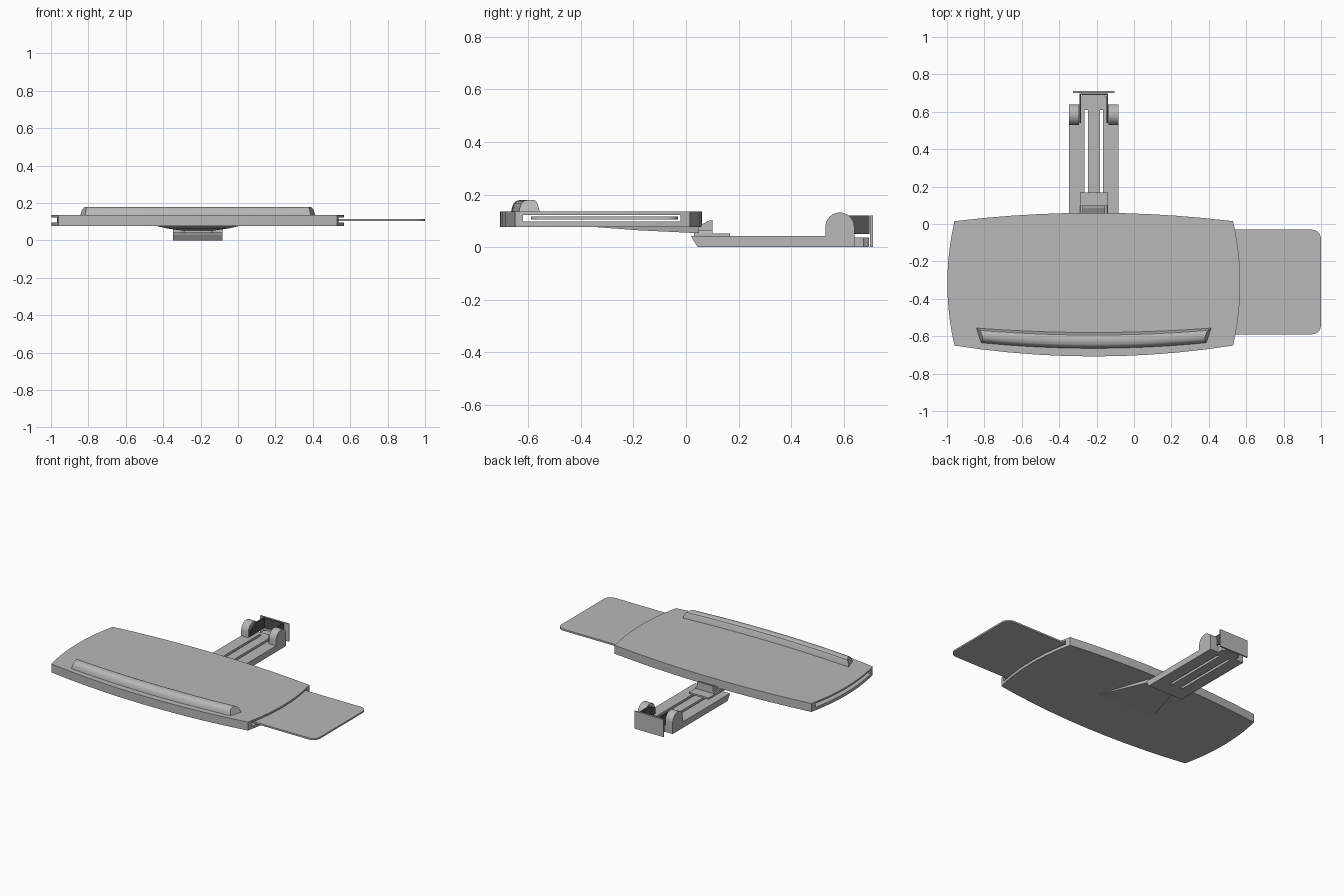
import bpy, bmesh, math
from mathutils import Vector

cube = bpy.data.objects.get("Cube")
if cube:
    bpy.data.objects.remove(cube, do_unlink=True)


def material(name, value):
    m = bpy.data.materials.new(name)
    m.use_nodes = True
    colour = (value, value, value, 1)
    m.diffuse_color = colour
    m.node_tree.nodes["Principled BSDF"].inputs["Base Color"].default_value = colour
    return m


GREY = material("light grey", 0.48)
DARK = material("dark grey", 0.08)
MID = -0.215  # centre line of tray and arm


def finish(name, bm, mat=GREY, smooth=False):
    bmesh.ops.recalc_face_normals(bm, faces=bm.faces)
    mesh = bpy.data.meshes.new(name)
    bm.to_mesh(mesh)
    bm.free()
    mesh.materials.append(mat)
    ob = bpy.data.objects.new(name, mesh)
    bpy.context.collection.objects.link(ob)
    bpy.ops.object.select_all(action='DESELECT')
    ob.select_set(True)
    bpy.context.view_layer.objects.active = ob
    if smooth:
        bpy.ops.object.shade_smooth_by_angle(angle=math.radians(35))
    return ob


def loft(name, rings, mat=GREY, smooth=False):
    """Skin equal-length closed rings and cap both ends."""
    bm = bmesh.new()
    loops = [[bm.verts.new(p) for p in ring] for ring in rings]
    n = len(loops[0])
    for a, b in zip(loops, loops[1:]):
        for i in range(n):
            j = (i + 1) % n
            bm.faces.new((a[i], a[j], b[j], b[i]))
    bm.faces.new(loops[0])
    bm.faces.new(loops[-1])
    return finish(name, bm, mat, smooth)


def slab(name, outline, z0, z1, mat=GREY, smooth=False):
    return loft(name, [[(x, y, z) for x, y in outline] for z in (z0, z1)], mat, smooth)


def side_prism(name, profile, x0, x1, mat=GREY, smooth=False):
    return loft(name, [[(x, y, z) for y, z in profile] for x in (x0, x1)], mat, smooth)


def box(name, x0, x1, y0, y1, z0, z1, mat=GREY):
    return slab(name, [(x0, y0), (x1, y0), (x1, y1), (x0, y1)], z0, z1, mat)


def cut(target, cutters):
    for c in cutters:
        bpy.context.view_layer.objects.active = target
        mod = target.modifiers.new("cut", 'BOOLEAN')
        mod.operation = 'DIFFERENCE'
        mod.solver = 'EXACT'
        mod.object = c
        bpy.ops.object.modifier_apply(modifier=mod.name)
        bpy.data.objects.remove(c, do_unlink=True)


# Tray with four bowed edges and a slot through its ends
def bowed_outline(corners, bulges, steps=10):
    pts = []
    for i, a in enumerate(corners):
        a, b = Vector(a), Vector(corners[(i + 1) % 4])
        d = (b - a).normalized()
        out = Vector((d.y, -d.x))
        for k in range(steps):
            t = k / steps
            pts.append(tuple(a.lerp(b, t) + out * bulges[i] * 4 * t * (1 - t)))
    return pts


outline = bowed_outline([(-0.96, -0.65), (0.53, -0.65), (0.53, 0.015), (-0.96, 0.015)],
                        [0.058, 0.038, 0.045, 0.038])
tray = slab("keyboard_tray", outline, 0.077, 0.135)
cut(tray, [box("slot_cutter", -1.2, 0.8, -0.62, -0.02, 0.097, 0.123)])

# Sliding side shelf with rounded outer corners
r = 0.05
shelf = [(0.1, -0.03), (0.1, -0.59)]
for cx, cy, start in ((1 - r, -0.59 + r, -90), (1 - r, -0.03 - r, 0)):
    for k in range(7):
        a = math.radians(start + 15 * k)
        shelf.append((cx + r * math.cos(a), cy + r * math.sin(a)))
slab("sliding_shelf", shelf, 0.105, 0.116)

# Padded palm rest following the bowed front edge
section = [(0, 0.134), (0.04, 0.15), (0.12, 0.167), (0.25, 0.176), (0.45, 0.18),
           (0.7, 0.18), (0.84, 0.174), (0.92, 0.16), (1, 0.134)]
rings = []
for k in range(21):
    t = k / 10 - 1
    bow = 1 - t * t
    ring = []
    for u, z in section:
        half = 0.602 + 0.026 * u - 8 * (z - 0.134) ** 2
        front, back = -0.635 - 0.03 * bow, -0.556 - 0.024 * bow
        ring.append((MID + t * half, front + (back - front) * u, z))
    rings.append(ring)
loft("palm_rest", rings, smooth=True)

# Flared mount under the tray
rings = []
for y, half, low, high in ((-0.34, 0.215, 0.076, 0.078), (-0.18, 0.165, 0.064, 0.078),
                           (0.05, 0.085, 0.053, 0.078)):
    rings.append([(MID - half, y, low), (MID + half, y, low),
                  (MID + half, y, high), (MID - half, y, high)])
loft("flared_mount", rings)
box("pivot_plate", MID - 0.075, MID + 0.075, 0.03, 0.168, 0.04, 0.052)
rings = [[(MID + s * h, y, z) for s, h, y in ((-1, hw, 0.03), (1, hw, 0.03),
         (1, hw, 0.1), (-1, hw, 0.1))] for hw, z in ((0.075, 0.05), (0.07, 0.065))]
loft("pivot_base", rings)
side_prism("pivot_wedge", [(0.03, 0.06), (0.1, 0.06), (0.1, 0.103), (0.085, 0.1), (0.04, 0.075)],
           MID - 0.06, MID + 0.06)

# Arm with two long slots
arm = side_prism("support_arm", [(0.045, 0), (0.64, 0), (0.64, 0.042), (0.02, 0.042), (0.025, 0.03)],
                 MID - 0.132, MID + 0.132)
cut(arm, [box("arm_slot_cutter", MID + s * 0.041 - 0.009, MID + s * 0.041 + 0.009,
              0.15, 0.61, -0.1, 0.1) for s in (-1, 1)])

# Tongue at the back of the arm, with clipped corners
slab("arm_tongue", [(MID - 0.07, 0.63), (MID + 0.07, 0.63), (MID + 0.07, 0.675),
                    (MID + 0.055, 0.695), (MID - 0.055, 0.695), (MID - 0.07, 0.675)], 0, 0.036)

# Round ears and the dark bracket walls between them
ear = [(0.53, 0.04), (0.64, 0.04)]
for k in range(13):
    a = math.pi * k / 12
    ear.append((0.585 + 0.055 * math.cos(a), 0.077 + 0.055 * math.sin(a)))
for side, s in (("left", 1), ("right", -1)):
    side_prism(side + "_ear", ear, MID + s * 0.078, MID + s * 0.132, smooth=True)
    side_prism(side + "_bracket_wall",
               [(0.54, 0.05), (0.697, 0.05), (0.697, 0.12), (0.6, 0.12), (0.54, 0.09)],
               MID + s * 0.068, MID + s * 0.077, DARK)
box("bracket_back", MID - 0.07, MID + 0.07, 0.69, 0.698, 0.05, 0.12, DARK)

# Thin mounting plate
box("mounting_plate", MID - 0.11, MID + 0.11, 0.7, 0.71, 0.0, 0.12)
